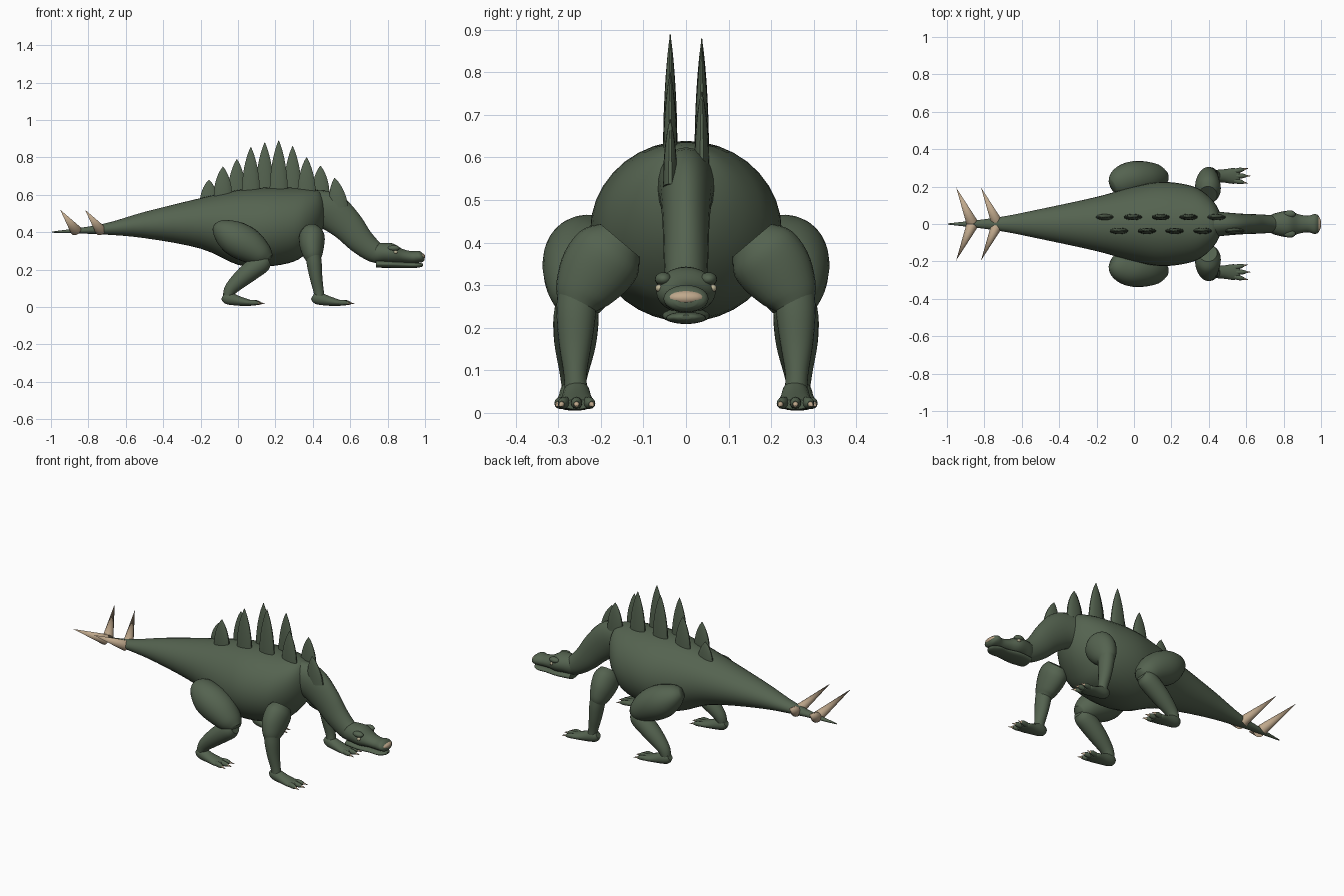
import bpy, bmesh, math
from mathutils import Vector, Matrix

cube = bpy.data.objects.get("Cube")
if cube:
    bpy.data.objects.remove(cube, do_unlink=True)


def material(name, rgb):
    m = bpy.data.materials.new(name)
    m.use_nodes = True
    m.diffuse_color = (*rgb, 1)
    bsdf = m.node_tree.nodes["Principled BSDF"]
    bsdf.inputs["Base Color"].default_value = (*rgb, 1)
    bsdf.inputs["Roughness"].default_value = 0.8
    return m


GREEN = material("moss green hide", (0.09, 0.125, 0.08))
HORN = material("tan horn", (0.52, 0.39, 0.26))
EYE = material("pale eye", (0.5, 0.45, 0.3))


def finish(name, bm, mat, mirror=False):
    bmesh.ops.recalc_face_normals(bm, faces=bm.faces)
    mesh = bpy.data.meshes.new(name)
    bm.to_mesh(mesh)
    bm.free()
    mesh.materials.append(mat)
    mesh.shade_smooth()
    mesh.set_sharp_from_angle(angle=math.radians(50))
    ob = bpy.data.objects.new(name, mesh)
    bpy.context.collection.objects.link(ob)
    if mirror:
        mod = ob.modifiers.new("Mirror", "MIRROR")
        mod.use_axis = (False, True, False)
        mod.use_clip = False
        mod.use_mirror_merge = False
    return ob


def spline(rows, steps):
    """Smoothly resample rows of numbers."""
    pts = [Vector(r) for r in rows]
    out = []
    for i in range(len(pts) - 1):
        b, c = pts[i], pts[i + 1]
        a = pts[i - 1] if i else b
        d = pts[i + 2] if i + 2 < len(pts) else c
        for k in range(steps):
            t = k / steps
            out.append(b + (c - a) * (t / 2) + (2 * a - 5 * b + 4 * c - d) * (t * t / 2)
                       + (3 * b - a - 3 * c + d) * (t ** 3 / 2))
    return out + [pts[-1]]


def add_loft(bm, rows, steps=4, sides=24, upright=False):
    """Skin ellipses given as x, y, z, half width, half height."""
    rows = spline(rows, steps)
    centres = [r.to_3d() if len(r) == 3 else Vector(r[:3]) for r in rows]
    rings = []
    for i, r in enumerate(rows):
        t = centres[min(i + 1, len(rows) - 1)] - centres[max(i - 1, 0)]
        t = Vector((1, 0, 0)) if upright else t.normalized()
        side = Vector((0, 1, 0))
        side = (side - t * side.dot(t)).normalized()
        up = t.cross(side)
        w, h = max(r[3], 0.001), max(r[4], 0.001)
        angles = [math.tau * k / sides for k in range(sides)]
        rings.append([bm.verts.new(centres[i] + side * w * math.cos(a) + up * h * math.sin(a))
                      for a in angles])
    for a, b in zip(rings, rings[1:]):
        for k in range(sides):
            n = (k + 1) % sides
            bm.faces.new((a[k], a[n], b[n], b[k]))
    bm.faces.new(rings[0])
    bm.faces.new(rings[-1])


def loft(name, rows, mirror=False, mat=GREEN, **kw):
    bm = bmesh.new()
    add_loft(bm, rows, **kw)
    return finish(name, bm, mat, mirror)


def add_cone(bm, base, tip, radius, sides=16):
    base, tip = Vector(base), Vector(tip)
    d = tip - base
    m = Matrix.Translation((base + tip) / 2) @ d.to_track_quat("Z", "Y").to_matrix().to_4x4()
    bmesh.ops.create_cone(bm, cap_ends=True, segments=sides, radius1=radius, radius2=0,
                          depth=d.length, matrix=m)


def ball(name, centre, radii, mat, mirror=False):
    bm = bmesh.new()
    m = Matrix.Translation(centre) @ Matrix.Diagonal((*radii, 1))
    bmesh.ops.create_uvsphere(bm, u_segments=20, v_segments=12, radius=1, matrix=m)
    return finish(name, bm, mat, mirror)


# Trunk and tail
loft("body_and_tail", [
    (-0.995, 0, 0.40, 0.003, 0.003), (-0.73, 0, 0.415, 0.035, 0.027),
    (-0.5, 0, 0.438, 0.08, 0.07), (-0.2, 0, 0.447, 0.145, 0.135),
    (0, 0, 0.425, 0.2, 0.2), (0.15, 0, 0.427, 0.225, 0.211),
    (0.3, 0, 0.44, 0.206, 0.197), (0.38, 0, 0.468, 0.165, 0.165),
    (0.44, 0, 0.5, 0.1, 0.115), (0.475, 0, 0.512, 0.02, 0.03)],
    upright=True, sides=36)

# Neck and head
loft("neck", [
    (0.38, 0, 0.535, 0.075, 0.09), (0.49, 0, 0.512, 0.062, 0.102),
    (0.58, 0, 0.44, 0.055, 0.088), (0.655, 0, 0.355, 0.052, 0.072),
    (0.73, 0, 0.295, 0.048, 0.058), (0.8, 0, 0.28, 0.045, 0.045)])
loft("skull", [
    (0.71, 0, 0.29, 0.03, 0.035), (0.735, 0, 0.289, 0.05, 0.052),
    (0.78, 0, 0.29, 0.064, 0.053), (0.83, 0, 0.286, 0.07, 0.053),
    (0.88, 0, 0.273, 0.052, 0.037), (0.93, 0, 0.266, 0.044, 0.032),
    (0.965, 0, 0.268, 0.053, 0.032), (0.985, 0, 0.264, 0.046, 0.025),
    (0.996, 0, 0.26, 0.025, 0.012)], upright=True)
loft("lower_jaw", [
    (0.738, 0, 0.23, 0.046, 0.02), (0.82, 0, 0.228, 0.056, 0.019),
    (0.9, 0, 0.224, 0.045, 0.015), (0.95, 0, 0.223, 0.046, 0.014),
    (0.98, 0, 0.224, 0.03, 0.01), (0.99, 0, 0.225, 0.012, 0.005)], upright=True)
ball("nose_horn", (0.976, 0, 0.27), (0.025, 0.045, 0.018), HORN)
ball("brows", (0.832, 0.053, 0.314), (0.032, 0.02, 0.016), GREEN, True)
ball("eyes", (0.842, 0.063, 0.293), (0.011, 0.009, 0.009), EYE, True)

# Two staggered rows of back plates
bm = bmesh.new()
peaks = [0.68, 0.75, 0.79, 0.855, 0.88, 0.89, 0.86, 0.80, 0.755, 0.69]
for i, top in enumerate(peaks):
    x = -0.155 + 0.0745 * i
    y = -0.037 if i % 2 else 0.037
    base = 0.53 if i == 9 else 0.55 if i == 0 else 0.585
    lean = 0.025 if i == 9 else 0
    rows = [(x + lean * (1 - f), y, base + (top - base) * f, 0.017 * w, 0.05 * w)
            for f, w in ((0, 1), (0.3, 0.95), (0.6, 0.72), (0.85, 0.36), (1, 0.02))]
    add_loft(bm, rows, steps=3, sides=14)
finish("back_plates", bm, GREEN)

# Tail spikes
bm = bmesh.new()
for x in (-0.735, -0.868):
    add_cone(bm, (x, 0.012, 0.41), (x - 0.083, 0.195, 0.52), 0.03)
finish("tail_spikes", bm, HORN, True)

# Hind legs
loft("hind_thighs", [
    (-0.115, 0.2, 0.425, 0.04, 0.03), (-0.085, 0.215, 0.41, 0.075, 0.062),
    (-0.02, 0.24, 0.37, 0.092, 0.092), (0.06, 0.245, 0.325, 0.09, 0.09),
    (0.13, 0.25, 0.275, 0.068, 0.064), (0.165, 0.255, 0.25, 0.035, 0.035)], True)
loft("hind_shins", [
    (0.16, 0.257, 0.255, 0.035, 0.035), (0.125, 0.258, 0.235, 0.052, 0.054),
    (0.04, 0.26, 0.17, 0.05, 0.05), (-0.035, 0.263, 0.1, 0.035, 0.036),
    (-0.055, 0.265, 0.055, 0.026, 0.026)], True)

# Forelegs
loft("upper_arms", [
    (0.395, 0.155, 0.405, 0.06, 0.05), (0.395, 0.18, 0.375, 0.085, 0.068),
    (0.395, 0.215, 0.33, 0.085, 0.066), (0.4, 0.245, 0.28, 0.066, 0.052),
    (0.405, 0.257, 0.25, 0.045, 0.038)], True)
loft("forearms", [
    (0.402, 0.256, 0.28, 0.046, 0.04), (0.408, 0.258, 0.23, 0.046, 0.04),
    (0.417, 0.26, 0.16, 0.038, 0.034), (0.43, 0.26, 0.09, 0.027, 0.028),
    (0.438, 0.258, 0.045, 0.027, 0.026)], True)


def feet(name, heel, y):
    """Foot pads with three toes each, and their claws."""
    skin, claws = bmesh.new(), bmesh.new()
    add_loft(skin, [
        (heel - 0.015, y, 0.06, 0.018, 0.02), (heel + 0.01, y, 0.048, 0.03, 0.034),
        (heel + 0.07, y, 0.032, 0.036, 0.026), (heel + 0.12, y, 0.023, 0.042, 0.018),
        (heel + 0.15, y, 0.02, 0.03, 0.012)], sides=18)
    for k in (-1, 0, 1):
        x = heel + (0.012 if k == 0 else 0)
        add_loft(skin, [
            (x + 0.1, y + 0.02 * k, 0.024, 0.013, 0.014),
            (x + 0.15, y + 0.031 * k, 0.023, 0.013, 0.014),
            (x + 0.172, y + 0.035 * k, 0.02, 0.007, 0.008)], sides=12)
        add_cone(claws, (x + 0.16, y + 0.033 * k, 0.022), (x + 0.2, y + 0.041 * k, 0.016), 0.009, 10)
    finish(name + "_feet", skin, GREEN, True)
    finish(name + "_claws", claws, HORN, True)


feet("fore", 0.415, 0.257)
feet("hind", -0.065, 0.265)

# Rest the soles on the floor
bpy.context.view_layer.update()
